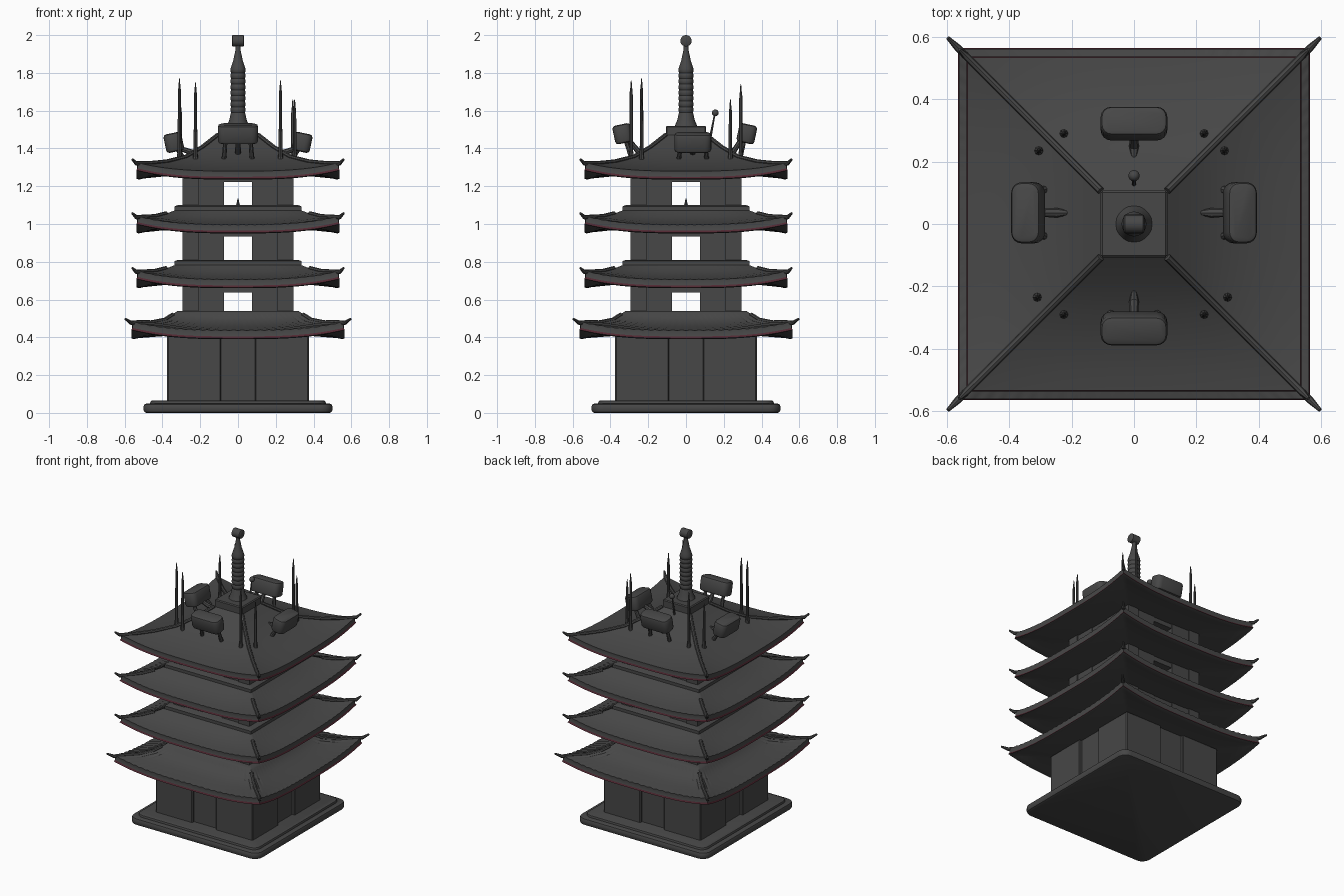
import bpy, bmesh, math
from mathutils import Vector, Matrix

if "Cube" in bpy.data.objects:
    bpy.data.objects.remove(bpy.data.objects["Cube"])


def material(name, rgb):
    m = bpy.data.materials.new(name)
    m.diffuse_color = (*rgb, 1)
    m.use_nodes = True
    m.node_tree.nodes["Principled BSDF"].inputs["Base Color"].default_value = m.diffuse_color
    return m


GREY = material("charcoal_grey", (0.063, 0.063, 0.063))
RED = material("dark_red_trim", (0.085, 0.022, 0.033))


def finish(bm, name, mats=(GREY,)):
    bmesh.ops.recalc_face_normals(bm, faces=bm.faces)
    me = bpy.data.meshes.new(name)
    bm.to_mesh(me)
    bm.free()
    ob = bpy.data.objects.new(name, me)
    bpy.context.collection.objects.link(ob)
    for m in mats:
        me.materials.append(m)
    return ob


def box(name, lo, hi, bevel=0.0, segs=2, rot=None, corner=0.0):
    """Box with optional rounded upright corners, rounded edges and rotation."""
    bm = bmesh.new()
    bmesh.ops.create_cube(bm, size=1)
    lo, hi = Vector(lo), Vector(hi)
    bmesh.ops.scale(bm, vec=hi - lo, verts=bm.verts)
    if corner:
        up = [e for e in bm.edges if abs(e.verts[0].co.z - e.verts[1].co.z) > 1e-4]
        bmesh.ops.bevel(bm, geom=up, offset=corner, segments=4, profile=0.5, affect='EDGES')
    if bevel:
        edges = bm.edges[:]
        if corner:
            edges = [e for e in edges if abs(e.verts[0].co.z - e.verts[1].co.z) < 1e-4]
        bmesh.ops.bevel(bm, geom=edges, offset=bevel, segments=segs, profile=0.5, affect='EDGES')
    if rot:
        bmesh.ops.transform(bm, matrix=rot, verts=bm.verts)
    bmesh.ops.translate(bm, vec=(lo + hi) / 2, verts=bm.verts)
    return finish(bm, name)


def sweep(name, pts, radii, sides=8):
    """Round tube through points, one radius per point."""
    bm = bmesh.new()
    pts = [Vector(p) for p in pts]
    rings = []
    for i, p in enumerate(pts):
        d = (pts[min(i + 1, len(pts) - 1)] - pts[max(i - 1, 0)]).normalized()
        q = d.to_track_quat('Z', 'Y')
        rings.append([bm.verts.new(p + q @ Vector((radii[i] * math.cos(a), radii[i] * math.sin(a), 0)))
                      for a in (2 * math.pi * k / sides for k in range(sides))])
    for a, b in zip(rings, rings[1:]):
        for k in range(sides):
            bm.faces.new((a[k], a[(k + 1) % sides], b[(k + 1) % sides], b[k]))
    bm.faces.new(rings[0])
    bm.faces.new(rings[-1])
    return finish(bm, name)


def roof(name, slope, e, half, tip, ripple, ridge_from):
    """Four-sided flared roof: slope rows, drop edge, red rim, underside."""
    rise = 0.045
    n = 48
    rows = [(w, z, (w / half) ** 3 if w > 0.335 else 0, ripple if w > 0.34 else 0) for w, z in slope]
    rows += [(half - 0.004, e + 0.045, 1, ripple), (half - 0.006, e + 0.015, 1, 0),
             (half, e + 0.005, 1, 0), (half - 0.012, e, 1, 0), (half - 0.04, e + 0.006, 0.9, 0),
             (0.40, e + 0.016, 0.2, 0), (0.0, e + 0.02, 0, 0)]
    red_row = len(slope) + 1
    bm = bmesh.new()
    for side in range(4):
        rot = Matrix.Rotation(side * math.pi / 2, 3, 'Z')
        grid = []
        for w, z, k, rip in rows:
            line = []
            for i in range(n + 1):
                t = 2 * i / n - 1
                zz = z + rise * k * abs(t) ** 3 + rip * (i % 2)
                line.append(bm.verts.new(rot @ Vector((t * w, -w, zz))))
            grid.append(line)
        for r in range(len(rows) - 1):
            for i in range(n):
                f = bm.faces.new((grid[r][i], grid[r][i + 1], grid[r + 1][i + 1], grid[r + 1][i]))
                f.material_index = int(r == red_row)
    bmesh.ops.remove_doubles(bm, verts=bm.verts, dist=0.0004)
    finish(bm, name, (GREY, RED))
    # corner ridges with upturned tips
    path = [(w, z + rise * (w / half) ** 3 * (w > 0.335) + 0.002) for w, z in slope if w > ridge_from]
    path += [(half, e + 0.086), (tip, e + 0.108)]
    rad = [0.012] * (len(path) - 1) + [0.006]
    for sx in (-1, 1):
        for sy in (-1, 1):
            sweep(name + "_ridge", [(sx * w, sy * w, z) for w, z in path], rad)


# Stepped base with rounded corners
box("base_slab", (-0.5, -0.5, 0), (0.5, 0.5, 0.05), 0.016, 2, None, 0.06)
box("base_step", (-0.465, -0.465, 0.03), (0.465, 0.465, 0.066), 0.012, 2, None, 0.05)

# Ground floor: recessed core and corner blocks leaving door bays
box("ground_floor_core", (-0.355, -0.355, 0.05), (0.355, 0.355, 0.41))
for sx in (-1, 1):
    for sy in (-1, 1):
        c = Vector((sx * 0.2325, sy * 0.2325, 0.23))
        h = Vector((0.1425, 0.1425, 0.18))
        box("ground_floor_corner", c - h, c + h, 0.006, 1)

# Roofs
roof("first_roof", [(0, 0.54), (0.32, 0.54), (0.335, 0.53), (0.345, 0.508), (0.39, 0.475),
                    (0.46, 0.452), (0.52, 0.443)], 0.39, 0.565, 0.597, 0.005, 0.34)
for name, e in (("second_roof", 0.66), ("third_roof", 0.95)):
    roof(name, [(0, e + 0.15), (0.32, e + 0.15), (0.335, e + 0.143), (0.335, e + 0.122),
                (0.38, e + 0.088), (0.44, e + 0.064), (0.49, e + 0.052)], e, 0.538, 0.56, 0.003, 0.34)
roof("top_roof", [(0, 1.47), (0.107, 1.47), (0.19, 1.405), (0.28, 1.352), (0.38, 1.312),
                  (0.47, 1.289)], 1.235, 0.538, 0.56, 0, 0.1)

# Upper storeys: four corner blocks around a cross-shaped opening
for name, z0, z1, zl in (("second_storey", 0.53, 0.68, 0.637), ("third_storey", 0.80, 0.97, 0.934),
                         ("fourth_storey", 1.09, 1.255, 1.222)):
    for sx in (-1, 1):
        for sy in (-1, 1):
            for part, a, b in (("wall", 0.075, 0.285), ("post", 0.21, 0.293)):
                m = (a + b) / 2
                h = Vector(((b - a) / 2, (b - a) / 2, (z1 - z0) / 2))
                c = Vector((sx * m, sy * m, (z0 + z1) / 2))
                box(name + "_" + part, c - h, c + h)
    box(name + "_lintel", (-0.28, -0.28, zl), (0.28, 0.28, z1))
sweep("floor_spike", [(0, 0, 1.09), (0, 0, 1.135)], [0.012, 0.002])

# Spire on its platform
box("spire_platform", (-0.107, -0.107, 1.45), (0.107, 0.107, 1.52), 0.006, 1)
prof = [(0.062, 1.51), (0.055, 1.53), (0.046, 1.55), (0.04, 1.58)]
for i in range(8):
    z = 1.59 + i * 0.03
    prof += [(0.036, z), (0.04, z + 0.01), (0.04, z + 0.02)]
prof += [(0.034, 1.84), (0.024, 1.87), (0.014, 1.92), (0.014, 1.955)]
sweep("spire", [(0, 0, z) for r, z in prof], [r for r, z in prof], 20)
sweep("spire_finial", [(x, 0, 1.97) for x in (-0.033, -0.029, 0.029, 0.033)],
      [0.024, 0.03, 0.03, 0.024], 20)

# Thin masts
for x, y, top in ((-0.31, -0.235, 1.77), (-0.225, -0.29, 1.75), (0.225, -0.29, 1.76),
                  (0.3, -0.235, 1.66), (-0.305, 0.235, 1.65), (-0.225, 0.29, 1.73),
                  (0.225, 0.29, 1.74), (0.29, 0.235, 1.66)):
    sweep("mast", [(x, y, z) for z in (1.33, 1.37, 1.39, top - 0.06, top - 0.05, top)],
          [0.015, 0.012, 0.010, 0.008, 0.006, 0.002])

# Small ball on a stalk behind the spire
sweep("ball_stalk", [(0, 0.125, 1.44), (0, 0.152, 1.58)], [0.007, 0.004])
bm = bmesh.new()
bmesh.ops.create_uvsphere(bm, u_segments=14, v_segments=8, radius=0.018)
bmesh.ops.translate(bm, vec=(0, 0.155, 1.588), verts=bm.verts)
finish(bm, "stalk_ball")

# Tilted rounded boxes on legs, one per roof slope
for ang, dist, shift, z in ((0, 0.335, 0, 1.478), (math.pi / 2, 0.34, 0.036, 1.432),
                            (math.pi, 0.322, 0, 1.478), (-math.pi / 2, 0.34, 0.036, 1.432)):
    rot = Matrix.Rotation(ang, 4, 'Z')
    off = Vector((0, shift, 0))
    c = rot @ Vector((0, -dist, z)) + off
    h = Vector((0.107 if z > 1.45 else 0.098, 0.048, 0.05))
    box("roof_box", c - h, c + h, 0.016, 2, rot @ Matrix.Rotation(math.radians(12), 4, 'X'), 0.034)
    for x in (-0.065, 0.065):
        sweep("roof_box_leg", [rot @ Vector((x * 1.15, -0.285, 1.34)) + off,
                               rot @ Vector((x, -dist + 0.01, z - 0.02)) + off], [0.013, 0.011])
    sweep("roof_box_brace", [rot @ Vector((0, -0.205, 1.385)) + off,
                             rot @ Vector((0, -0.25, 1.38)) + off,
                             rot @ Vector((0, -dist + 0.03, z - 0.03)) + off],
          [0.006, 0.016, 0.012])

# Smooth shading with sharp edges kept
bpy.ops.object.select_all(action='SELECT')
bpy.context.view_layer.objects.active = bpy.context.scene.objects[0]
bpy.ops.object.shade_smooth_by_angle(angle=math.radians(35))
